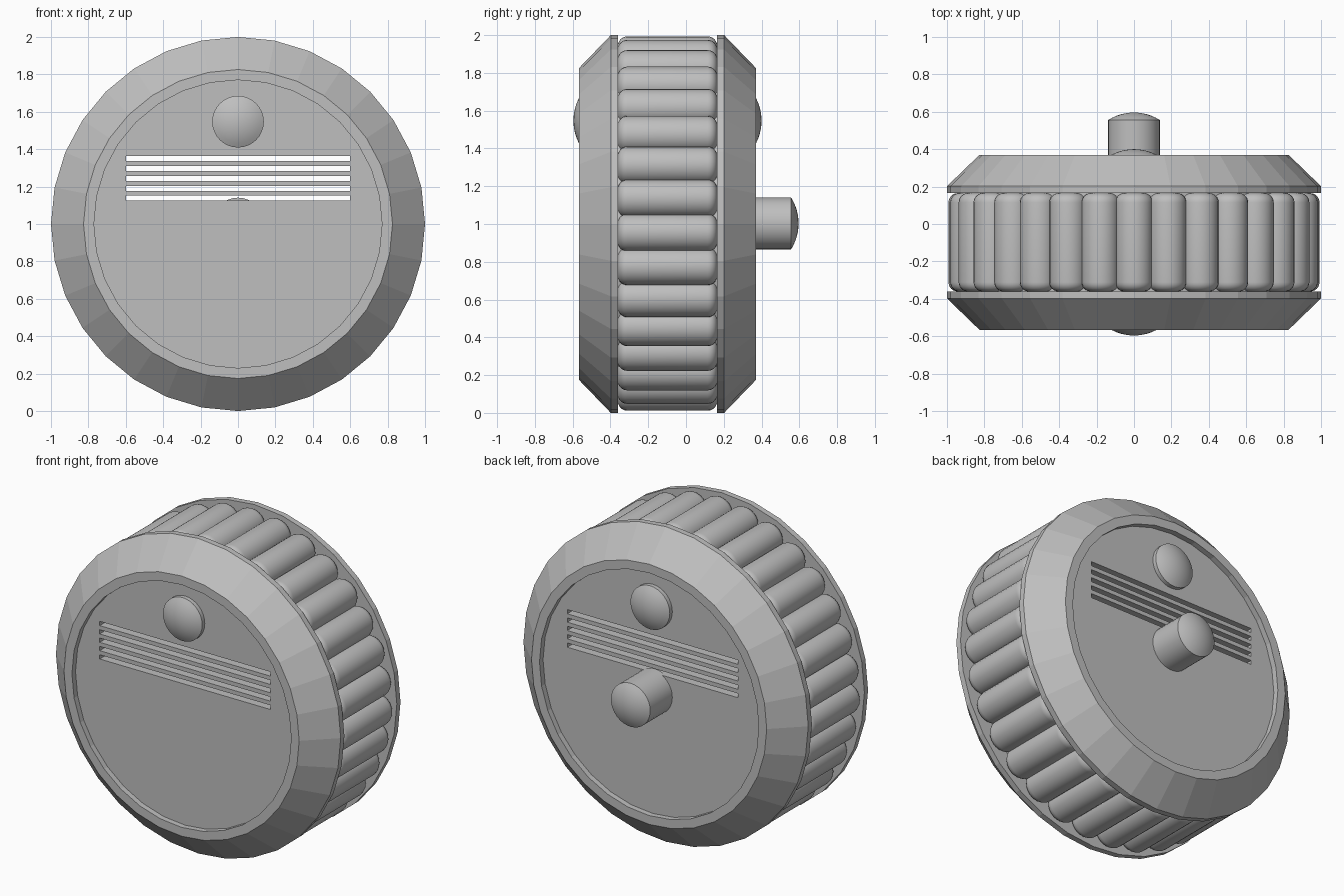
import bpy, bmesh
from math import sin, cos, pi, sqrt, radians
from mathutils import Vector, Matrix

cube = bpy.data.objects.get("Cube")
if cube:
    bpy.data.objects.remove(cube, do_unlink=True)

grey = bpy.data.materials.new("plain grey")
grey.use_nodes = True
colour = (0.52, 0.52, 0.52, 1)
grey.diffuse_color = colour
grey.node_tree.nodes["Principled BSDF"].inputs["Base Color"].default_value = colour


def add_object(name, bm, smooth=None):
    bmesh.ops.recalc_face_normals(bm, faces=bm.faces)
    mesh = bpy.data.meshes.new(name)
    bm.to_mesh(mesh)
    bm.free()
    mesh.materials.append(grey)
    if smooth:
        mesh.polygons.foreach_set("use_smooth", [True] * len(mesh.polygons))
        mesh.set_sharp_from_angle(angle=radians(smooth))
    ob = bpy.data.objects.new(name, mesh)
    bpy.context.scene.collection.objects.link(ob)
    return ob


def lathe(name, profile, x=0, z=1, steps=32, smooth=None):
    """Spin (radius, y) points around a y-parallel axis through x, z."""
    bm = bmesh.new()
    vs = [bm.verts.new((x, y, z + r)) for r, y in profile]
    edges = [bm.edges.new(pair) for pair in zip(vs, vs[1:])]
    bmesh.ops.spin(bm, geom=vs + edges, cent=(x, 0, z), axis=(0, 1, 0),
                   angle=2 * pi, steps=steps, use_merge=True)
    bmesh.ops.remove_doubles(bm, verts=bm.verts, dist=0.0001)
    return add_object(name, bm, smooth)


MID = -0.098      # y of the middle of the wheel
HALF_RIB = 0.263  # half width of the ribbed band
HALF = 0.468      # half width of the wheel
PLATE = 0.432     # distance of the recessed plates from the middle

# Bevelled rims with recessed plates, and the core between them
rim = [(0, PLATE), (0.77, PLATE), (0.77, HALF), (0.826, HALF),
       (1, 0.3), (1, HALF_RIB), (0, HALF_RIB)]
body = [lathe(side + "_rim", [(r, MID + s * d) for r, d in rim])
        for side, s in (("front", -1), ("back", 1))]
body.append(lathe("core", [(0, MID - HALF_RIB), (0.9, MID - HALF_RIB),
                           (0.9, MID + HALF_RIB), (0, MID + HALF_RIB)]))

# Five vent slots cut right through
bm = bmesh.new()
for i in range(5):
    place = Matrix.Translation((0, MID, 1.35 - 0.053 * i))
    bmesh.ops.create_cube(bm, size=1, matrix=place @ Matrix.Diagonal((1.2, 2, 0.027, 1)))
cutter = add_object("slot_cutter", bm)
cutter.hide_render = True
for ob in body:
    mod = ob.modifiers.new("slots", "BOOLEAN")
    mod.operation = "DIFFERENCE"
    mod.solver = "EXACT"
    mod.object = cutter
graph = bpy.context.evaluated_depsgraph_get()
cut = [bpy.data.meshes.new_from_object(ob.evaluated_get(graph)) for ob in body]
for ob, mesh in zip(body, cut):
    ob.modifiers.clear()
    ob.data = mesh
bpy.data.objects.remove(cutter, do_unlink=True)

# Rounded grip ribs around the band
RIBS, RIB_R, ROUND = 31, 0.1, 0.05
arc = [(RIB_R - ROUND + ROUND * sin(a), HALF_RIB - ROUND + ROUND * cos(a))
       for a in (i * pi / 12 for i in range(7))]
half = [(0, HALF_RIB)] + arc
rib = [(r, MID + d) for r, d in half] + [(r, MID - d) for r, d in reversed(half)]
for i in range(RIBS):
    a = 2 * pi * i / RIBS
    lathe(f"grip_rib_{i + 1}", rib, 0.893 * sin(a), 1 + 0.893 * cos(a), 24, 35)


# Domed buttons on both plates and the axle stub at the back
def domed_pin(name, s, base, tip, z):
    radius, rise = 0.138, 0.04
    ball = (radius ** 2 + rise ** 2) / (2 * rise)
    dome = []
    for i in range(7):
        r = radius * (1 - i / 6)
        dome.append((r, tip - ball + sqrt(ball ** 2 - r ** 2)))
    points = [(0, base), (radius, base)] + dome
    lathe(name, [(r, MID + s * d) for r, d in points], 0, z, 32, 25)


domed_pin("front_button", -1, PLATE - 0.02, 0.498, 1.547)
domed_pin("back_button", 1, PLATE - 0.02, 0.498, 1.547)
domed_pin("axle_stub", 1, PLATE - 0.02, 0.694, 1.003)
